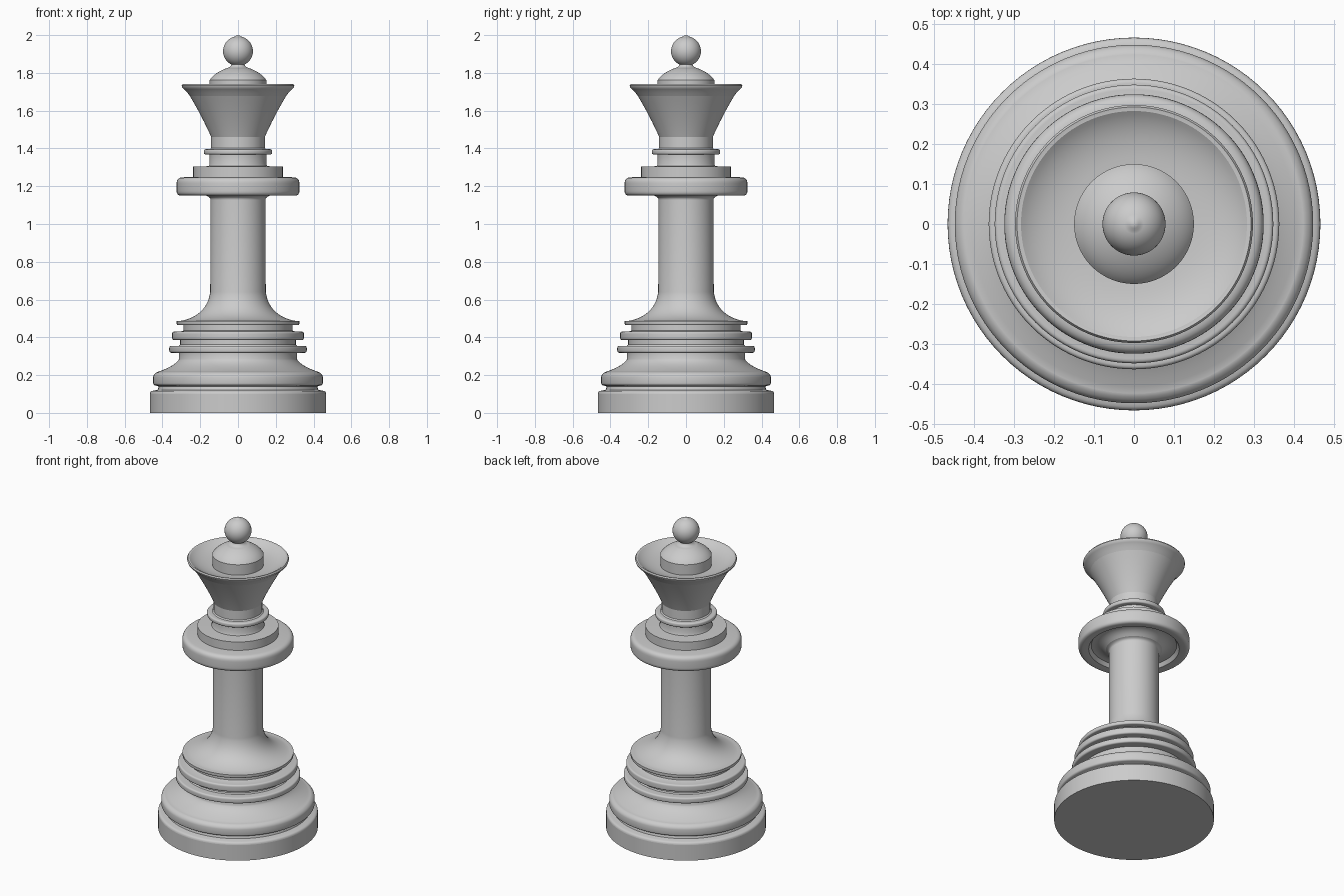
import bpy, bmesh, math

SEG = 96
mat = bpy.data.materials.new("plain grey")
mat.diffuse_color = (0.6, 0.6, 0.6, 1)


def curve(a, b, c, n=10):
    """Quadratic curve from a to c, pulled towards b."""
    return [tuple((1 - t) ** 2 * a[i] + 2 * t * (1 - t) * b[i] + t * t * c[i] for i in (0, 1))
            for t in (k / n for k in range(n + 1))]


def bead(r_in, r, z0, z1, b):
    """Ring with rounded corners sticking out from a neck."""
    return ([(r_in, z0)] + curve((r - b, z0), (r, z0), (r, z0 + b), 5)
            + curve((r, z1 - b), (r, z1), (r - b, z1), 5) + [(r_in, z1)])


def lathe(name, profile):
    """Spin an (r, z) profile about z; r = 0 closes to a single point."""
    bm = bmesh.new()
    rings = []
    for r, z in profile:
        if r < 1e-5:
            rings.append([bm.verts.new((0, 0, z))] * SEG)
        else:
            rings.append([bm.verts.new((r * math.cos(2 * math.pi * k / SEG),
                                        r * math.sin(2 * math.pi * k / SEG), z)) for k in range(SEG)])
    for lo, hi in zip(rings, rings[1:]):
        for k in range(SEG):
            j = (k + 1) % SEG
            quad = list(dict.fromkeys((lo[k], lo[j], hi[j], hi[k])))
            bm.faces.new(quad)
    me = bpy.data.meshes.new(name)
    bm.to_mesh(me)
    bm.free()
    me.materials.append(mat)
    ob = bpy.data.objects.new(name, me)
    bpy.context.collection.objects.link(ob)
    bpy.ops.object.select_all(action='DESELECT')
    ob.select_set(True)
    bpy.context.view_layer.objects.active = ob
    bpy.ops.object.shade_smooth_by_angle(angle=math.radians(35))
    return ob


# Foot: plinth, groove and swelling step
lathe("foot", [(0, 0), (0.467, 0), (0.467, 0.10)]
      + curve((0.467, 0.10), (0.467, 0.115), (0.45, 0.117), 4)
      + [(0.425, 0.122), (0.42, 0.14)]
      + curve((0.435, 0.145), (0.448, 0.146), (0.449, 0.157), 4)
      + curve((0.449, 0.19), (0.447, 0.208), (0.425, 0.217), 5)
      + curve((0.425, 0.217), (0.33, 0.25), (0.312, 0.285))
      + [(0.312, 0.318)])

# Stacked rings above the foot
lathe("base_rings", bead(0.312, 0.364, 0.318, 0.355, 0.012)
      + [(0.306, 0.362), (0.306, 0.38)]
      + bead(0.306, 0.349, 0.386, 0.43, 0.012)
      + [(0.288, 0.436), (0.288, 0.464)])

# Column with flared bottom and slightly flared top
lathe("column", [(0.288, 0.464)]
      + curve((0.315, 0.464), (0.325, 0.464), (0.325, 0.474), 4)
      + [(0.325, 0.486), (0.30, 0.488)]
      + curve((0.30, 0.488), (0.165, 0.515), (0.147, 0.64), 14)
      + [(0.146, 1.13)]
      + curve((0.146, 1.13), (0.147, 1.142), (0.165, 1.148), 5))

# Wide collar with hollowed underside, step and small ring
lathe("collar", curve((0.165, 1.148), (0.20, 1.185), (0.25, 1.178), 6)
      + [(0.265, 1.155)]
      + curve((0.30, 1.15), (0.325, 1.15), (0.325, 1.175), 6)
      + curve((0.325, 1.215), (0.325, 1.245), (0.295, 1.247), 6)
      + [(0.237, 1.25), (0.237, 1.304), (0.155, 1.306), (0.15, 1.318), (0.15, 1.36)]
      + bead(0.15, 0.181, 1.368, 1.396, 0.011)
      + [(0.142, 1.402)])

# Flared crown with shallow bowl
lathe("crown", [(0.142, 1.402), (0.142, 1.46)]
      + curve((0.142, 1.46), (0.185, 1.56), (0.255, 1.678), 10)
      + curve((0.255, 1.678), (0.277, 1.708), (0.295, 1.722), 4)
      + [(0.298, 1.732), (0.293, 1.74), (0.283, 1.738)]
      + curve((0.283, 1.738), (0.235, 1.70), (0.15, 1.695), 10))

# Domed cap inside the bowl
lathe("cap", [(0.15, 1.695), (0.15, 1.762)]
      + curve((0.15, 1.762), (0.125, 1.80), (0.06, 1.825), 10)
      + curve((0.06, 1.825), (0.035, 1.832), (0.035, 1.846), 4))

# Ball finial with a tiny tip
ball = [(0.079 * math.sin(a), 1.915 - 0.079 * math.cos(a))
        for a in (math.radians(28 + 140 * k / 24) for k in range(25))]
lathe("finial", ball + [(0.011, 1.997), (0, 2.0)])
